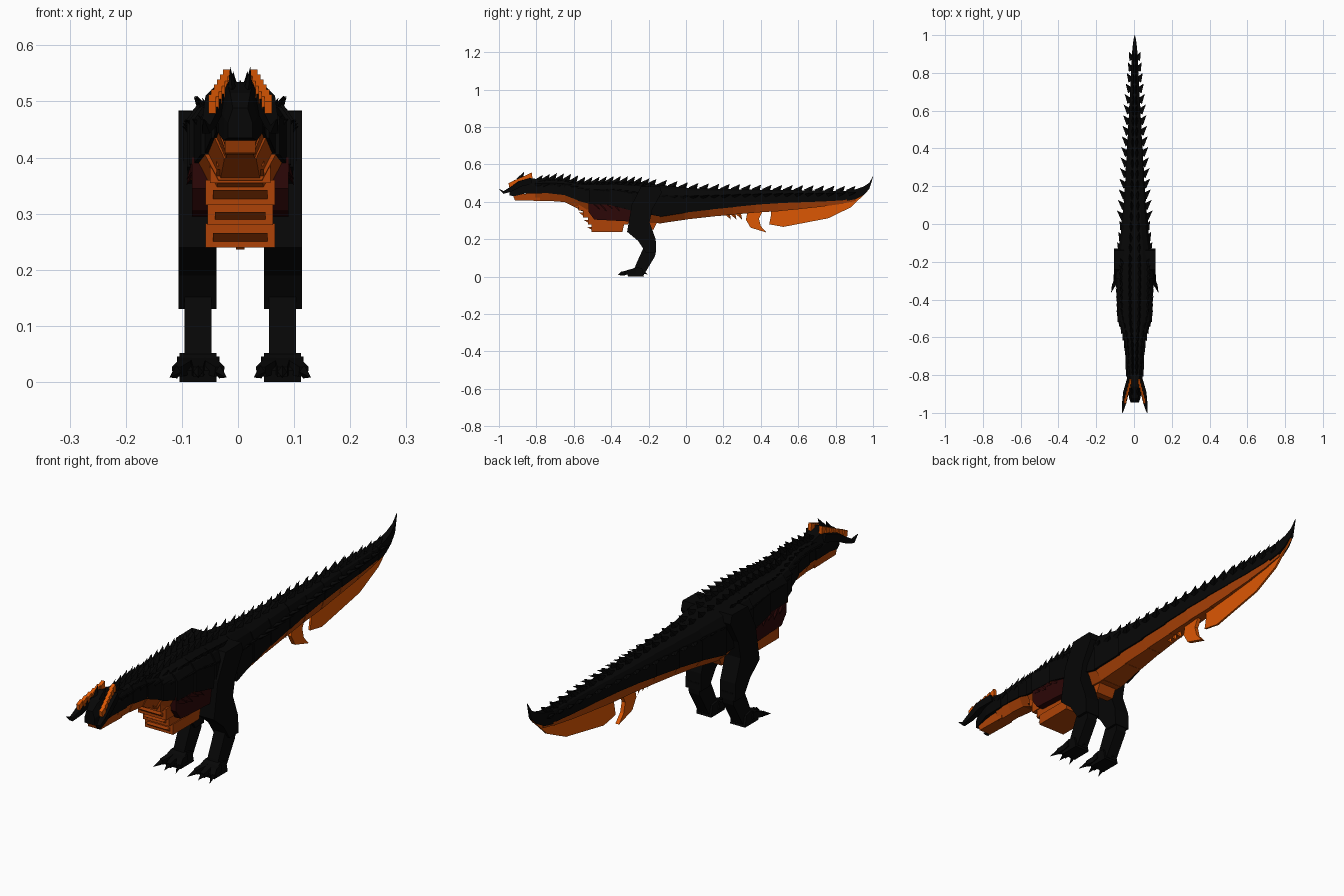
import bpy, bmesh, math
from mathutils import Vector

cube = bpy.data.objects.get("Cube")
if cube:
    bpy.data.objects.remove(cube, do_unlink=True)

CX = 0.004  # body axis


def material(name, rgb):
    m = bpy.data.materials.new(name)
    m.use_nodes = True
    m.diffuse_color = (*rgb, 1)
    m.node_tree.nodes["Principled BSDF"].inputs["Base Color"].default_value = (*rgb, 1)
    return m


BLACK = material("charcoal black", (0.002, 0.002, 0.002))
BRIGHT = material("bright orange", (0.72, 0.095, 0.001))
ORANGE = material("burnt orange", (0.42, 0.055, 0.002))
RED = material("dark red", (0.025, 0.002, 0.002))


def finish(name, bm, mat):
    bmesh.ops.recalc_face_normals(bm, faces=bm.faces[:])
    mesh = bpy.data.meshes.new(name)
    bm.to_mesh(mesh)
    bm.free()
    mesh.materials.append(mat)
    ob = bpy.data.objects.new(name, mesh)
    ob.location.x = CX
    bpy.context.collection.objects.link(ob)
    return ob


def bridge(bm, rings):
    """Skin a list of equal-length point rings and cap both ends."""
    rows = [[bm.verts.new(p) for p in r] for r in rings]
    n = len(rows[0])
    for a, b in zip(rows, rows[1:]):
        for i in range(n):
            j = (i + 1) % n
            bm.faces.new((a[i], a[j], b[j], b[i]))
    bm.faces.new(rows[0])
    bm.faces.new(rows[-1][::-1])


def plate(bm, profile, x0, x1):
    """Extrude a side profile of (y, z) points from x0 to x1."""
    bridge(bm, [[(x, y, z) for y, z in profile] for x in (x0, x1)])


def spike(bm, base, tip, r, along=(0, 1, 0), flat=0.5):
    """Four-sided thorn, long along one direction and thin across it."""
    base, tip = Vector(base), Vector(tip)
    d = (tip - base).normalized()
    u = Vector(along)
    u = (u - d * u.dot(d)).normalized()
    v = d.cross(u) * flat
    ring = [bm.verts.new(base + r * k) for k in (u, v, -u, -v)]
    top = bm.verts.new(tip)
    for i in range(4):
        bm.faces.new((ring[i], ring[(i + 1) % 4], top))
    bm.faces.new(ring[::-1])


def horn(bm, path, radii):
    """Square-section tapering horn along a path."""
    rings = []
    for i, p in enumerate(path):
        d = Vector(path[min(i + 1, len(path) - 1)]) - Vector(path[max(i - 1, 0)])
        u = d.cross(Vector((0, 0, 1))).normalized()
        v = u.cross(d).normalized()
        rings.append([Vector(p) + radii[i] * k for k in (u + v, v - u, -u - v, u - v)])
    bridge(bm, rings)


# Stations along the spine: y, half width, top, colour line, underside
SPINE = [(-0.80, 0.038, 0.510, 0.450, 0.405), (-0.72, 0.042, 0.520, 0.445, 0.405),
         (-0.64, 0.050, 0.515, 0.435, 0.398), (-0.57, 0.068, 0.500, 0.405, 0.360),
         (-0.51, 0.088, 0.500, 0.388, 0.330), (-0.40, 0.092, 0.505, 0.383, 0.300),
         (-0.28, 0.098, 0.502, 0.350, 0.290), (-0.13, 0.085, 0.490, 0.320, 0.285),
         (0.00, 0.070, 0.475, 0.342, 0.305), (0.13, 0.058, 0.470, 0.358, 0.320),
         (0.26, 0.050, 0.468, 0.372, 0.332), (0.38, 0.043, 0.465, 0.385, 0.343),
         (0.50, 0.036, 0.463, 0.393, 0.350), (0.62, 0.029, 0.462, 0.398, 0.362),
         (0.74, 0.023, 0.460, 0.402, 0.375), (0.84, 0.018, 0.458, 0.408, 0.390),
         (0.91, 0.014, 0.460, 0.420, 0.405)]


def spine_at(y):
    for a, b in zip(SPINE, SPINE[1:]):
        if y <= b[0]:
            t = max(0, (y - a[0]) / (b[0] - a[0]))
            return [p + t * (q - p) for p, q in zip(a, b)]
    return SPINE[-1]


def back_ring(s, y, k):
    _, w, top, line, _ = s
    w *= k
    h = top - line
    half = [(w, line), (w, line + 0.7 * h), (w * 0.82, line + 0.9 * h), (w * 0.5, top)]
    return [(x, y, z) for x, z in half] + [(-x, y, z) for x, z in half[::-1]]


def belly_ring(s, y, k):
    _, w, _, line, low = s
    half = [(w * 0.96 * k, line + 0.008), (w * 0.55 * k, low)]
    return [(x, y, z) for x, z in half] + [(-x, y, z) for x, z in half[::-1]]


# Overlapping blocks of the back and the underside
for name, ring, mat in (("back", back_ring, BLACK), ("underside", belly_ring, ORANGE)):
    bm = bmesh.new()
    for a, b in zip(SPINE, SPINE[1:]):
        bridge(bm, [ring(a, a[0] - 0.008, 1.03), ring(b, b[0], 0.95)])
    finish(name, bm, mat)

# Chest: stepped blocks, each with a narrower undercut wedge on its front
bm = bmesh.new()
for y0, y1, z0, z1, w in ((-0.505, -0.33, 0.24, 0.282, 0.062), (-0.525, -0.30, 0.28, 0.318, 0.058),
                          (-0.55, -0.36, 0.315, 0.36, 0.062), (-0.575, -0.4, 0.355, 0.395, 0.054),
                          (-0.60, -0.45, 0.385, 0.425, 0.042)):
    plate(bm, [(y0, z0), (y1 - 0.01, z0), (y1, z1), (y0, z1)], -w, w)
    mid = z0 + 0.6 * (z1 - z0)
    plate(bm, [(y0 + 0.01, z0 + 0.004), (y0 + 0.01, mid), (y0 - 0.022, mid)], -w * 0.78, w * 0.78)
finish("chest", bm, ORANGE)

# Flanks with a ragged front edge
bm = bmesh.new()
plate(bm, [(-0.52, 0.40), (-0.52, 0.345), (-0.49, 0.305), (-0.30, 0.295), (-0.27, 0.40)], -0.086, 0.086)
for s in (-1, 1):
    for i in range(5):
        y = -0.50 + 0.035 * i
        spike(bm, (s * 0.08, y, 0.385), (s * 0.096, y + 0.04, 0.36 - 0.01 * (i % 2)), 0.018)
finish("flanks", bm, RED)

# Hip underside
bm = bmesh.new()
plate(bm, [(-0.27, 0.31), (-0.21, 0.255), (-0.175, 0.25), (-0.15, 0.30)], -0.04, 0.04)
finish("hip_underside", bm, ORANGE)

# Head and lower jaw
bm = bmesh.new()
skull = ((-0.945, 0.022, 0.488, 0.435), (-0.92, 0.030, 0.515, 0.43),
         (-0.86, 0.040, 0.535, 0.445), (-0.77, 0.042, 0.515, 0.445))
bridge(bm, [[(w, y, lo), (w, y, (lo + hi) / 2), (w * 0.6, y, hi), (-w * 0.6, y, hi),
             (-w, y, (lo + hi) / 2), (-w, y, lo)] for y, w, hi, lo in skull])
for s in (-1, 1):
    spike(bm, (s * 0.014, -0.89, 0.515), (s * 0.018, -0.865, 0.562), 0.018)
finish("skull", bm, BLACK)
bm = bmesh.new()
plate(bm, [(-0.925, 0.435), (-0.915, 0.408), (-0.78, 0.405), (-0.78, 0.452)], -0.027, 0.027)
finish("lower_jaw", bm, ORANGE)

# Horns curving forward, each with a bright stepped crest of plates
horns, crest = bmesh.new(), bmesh.new()
for s in (-1, 1):
    horn(horns, [(s * 0.028, -0.83, 0.512), (s * 0.046, -0.89, 0.496), (s * 0.055, -0.94, 0.465),
                 (s * 0.061, -0.975, 0.450), (s * 0.065, -1.0, 0.468)],
         [0.016, 0.015, 0.011, 0.007, 0.001])
    for i in range(6):
        y = -0.945 + 0.02 * i
        x, z = 0.050 - 0.0052 * i, 0.490 + 0.009 * i
        plate(crest, [(y, z - 0.012), (y - 0.004, z + 0.010), (y + 0.020, z + 0.022), (y + 0.024, z - 0.008)],
              s * (x - 0.007), s * (x + 0.007))
finish("horns", horns, BLACK)
finish("horn_crests", crest, BRIGHT)

# Rows of thorns down the neck, back and tail
bm = bmesh.new()
y = -0.80
while y < 0.90:
    _, w, top, line, _ = spine_at(y)
    size = 0.034 if y < -0.25 else 0.027
    for s in (-1, 1):
        spike(bm, (s * w * 0.25, y, top - 0.012), (s * w * 0.3, y + 0.034, top + size), 0.024)
        reach = 0.028 if y > 0 else 0.008
        z = line + 0.6 * (top - line)
        spike(bm, (s * w * 0.85, y, z), (s * (w + reach * min(1, w / 0.03)), y + 0.04, z + 0.012), 0.02)
        if y < -0.2:
            spike(bm, (s * w * 0.65, y + 0.015, top - 0.025), (s * w * 0.85, y + 0.05, top + 0.006), 0.022)
    y += 0.038 if y < -0.2 else 0.056
finish("thorns", bm, BLACK)

# Upturned tail tip
bm = bmesh.new()
tip = ((0.86, 0.405, 0.458, 0.018), (0.91, 0.415, 0.468, 0.014), (0.95, 0.437, 0.482, 0.010),
       (0.98, 0.468, 0.502, 0.006), (1.0, 0.532, 0.537, 0.001))
bridge(bm, [[(w, y, lo), (w, y, hi), (-w, y, hi), (-w, y, lo)] for y, lo, hi, w in tip])
finish("tail_tip", bm, BLACK)

# Tail fin, hooked barb and small barbs below the tail
bm = bmesh.new()
plate(bm, [(0.45, 0.40), (0.455, 0.33), (0.445, 0.28), (0.52, 0.266), (0.76, 0.312),
           (0.88, 0.37), (0.975, 0.46), (0.92, 0.43), (0.84, 0.41)], -0.004, 0.004)
finish("tail_fin", bm, BRIGHT)
bm = bmesh.new()
plate(bm, [(0.33, 0.35), (0.32, 0.305), (0.345, 0.262), (0.43, 0.236), (0.40, 0.27),
           (0.39, 0.31), (0.41, 0.35)], -0.008, 0.008)
for y in (0.22, 0.25, 0.28):
    spike(bm, (0, y, 0.34), (0, y + 0.02, 0.305), 0.014)
finish("tail_barbs", bm, BRIGHT)

# Legs: thigh, shank, foot, toes and claws
THIGH = [(-0.24, 0.482), (-0.14, 0.484), (-0.13, 0.45), (-0.18, 0.36), (-0.195, 0.29), (-0.162, 0.20),
         (-0.16, 0.13), (-0.215, 0.13), (-0.255, 0.19), (-0.315, 0.24), (-0.29, 0.385)]
SHANK = [(-0.225, 0.16), (-0.16, 0.16), (-0.165, 0.11), (-0.225, 0.01), (-0.285, 0.01), (-0.27, 0.06)]
FOOT = [(-0.235, 0.045), (-0.225, 0.0), (-0.31, 0.0), (-0.315, 0.02), (-0.27, 0.052)]
for s, side in ((1, "left"), (-1, "right")):
    for part, prof, a, b in (("thigh", THIGH, 0.042, 0.110), ("shank", SHANK, 0.051, 0.099),
                             ("foot", FOOT, 0.042, 0.108)):
        bm = bmesh.new()
        plate(bm, prof, s * a, s * b)
        finish(f"{side}_{part}", bm, BLACK)
    bm = bmesh.new()
    for k in (-1, 0, 1):
        x = 0.075 + 0.024 * k
        end = (s * (x + 0.014 * k), -0.328 - 0.012 * (k == 0), 0.018)
        horn(bm, [(s * x, -0.27, 0.032), (s * x, -0.30, 0.026), end], [0.014, 0.012, 0.009])
        spike(bm, end, (s * (x + 0.027 * k), -0.366, 0.008), 0.012, (0, 0, 1), 0.7)
    spike(bm, (s * 0.075, -0.24, 0.03), (s * 0.075, -0.205, 0.012), 0.014, (0, 0, 1), 0.7)
    finish(f"{side}_toes", bm, BLACK)
